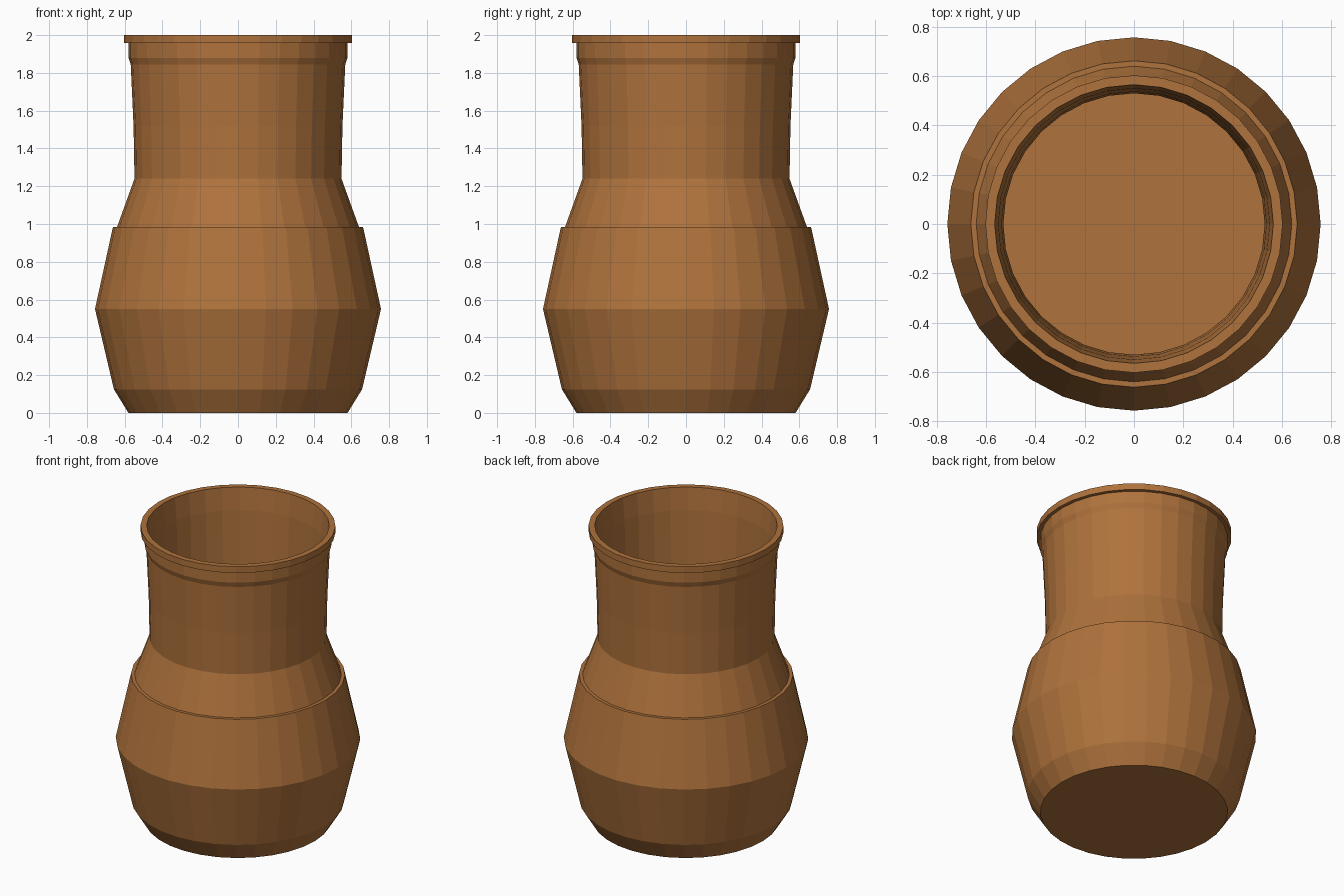
import bpy, bmesh, math

if "Cube" in bpy.data.objects:
    bpy.data.objects.remove(bpy.data.objects["Cube"])

SIDES = 32

clay = bpy.data.materials.new("brown_clay")
clay.diffuse_color = (0.43, 0.17, 0.045, 1.0)
clay.use_nodes = True
clay.node_tree.nodes["Principled BSDF"].inputs["Base Color"].default_value = clay.diffuse_color


def lathe(name, profile):
    """Revolve an (r, z) profile around z; both ends are closed with flat discs."""
    bm = bmesh.new()
    rings = []
    for r, z in profile:
        rings.append([bm.verts.new((r * math.cos(2 * math.pi * i / SIDES),
                                    r * math.sin(2 * math.pi * i / SIDES), z))
                      for i in range(SIDES)])
    for a, b in zip(rings, rings[1:]):
        for i in range(SIDES):
            j = (i + 1) % SIDES
            bm.faces.new((a[i], a[j], b[j], b[i]))
    bm.faces.new(rings[0][::-1])   # underside
    bm.faces.new(rings[-1])        # inner floor
    bmesh.ops.recalc_face_normals(bm, faces=bm.faces[:])
    mesh = bpy.data.meshes.new(name)
    bm.to_mesh(mesh)
    bm.free()
    mesh.materials.append(clay)
    obj = bpy.data.objects.new(name, mesh)
    bpy.context.collection.objects.link(obj)
    return obj


# Outer wall: foot, belly, shoulder ledge, neck, collar and rim
outer = [(0.58, 0.0), (0.657, 0.125), (0.757, 0.55), (0.662, 0.985), (0.64, 0.985),
         (0.548, 1.24), (0.553, 1.52), (0.568, 1.845), (0.58, 1.88), (0.58, 1.957),
         (0.603, 1.957), (0.603, 2.0)]
# Hollow inside, from the rim down to the floor
inner = [(0.565, 2.0), (0.55, 1.85), (0.537, 1.52), (0.53, 1.24), (0.62, 0.985),
         (0.735, 0.55), (0.637, 0.13), (0.57, 0.025)]

lathe("vase", outer + inner)
